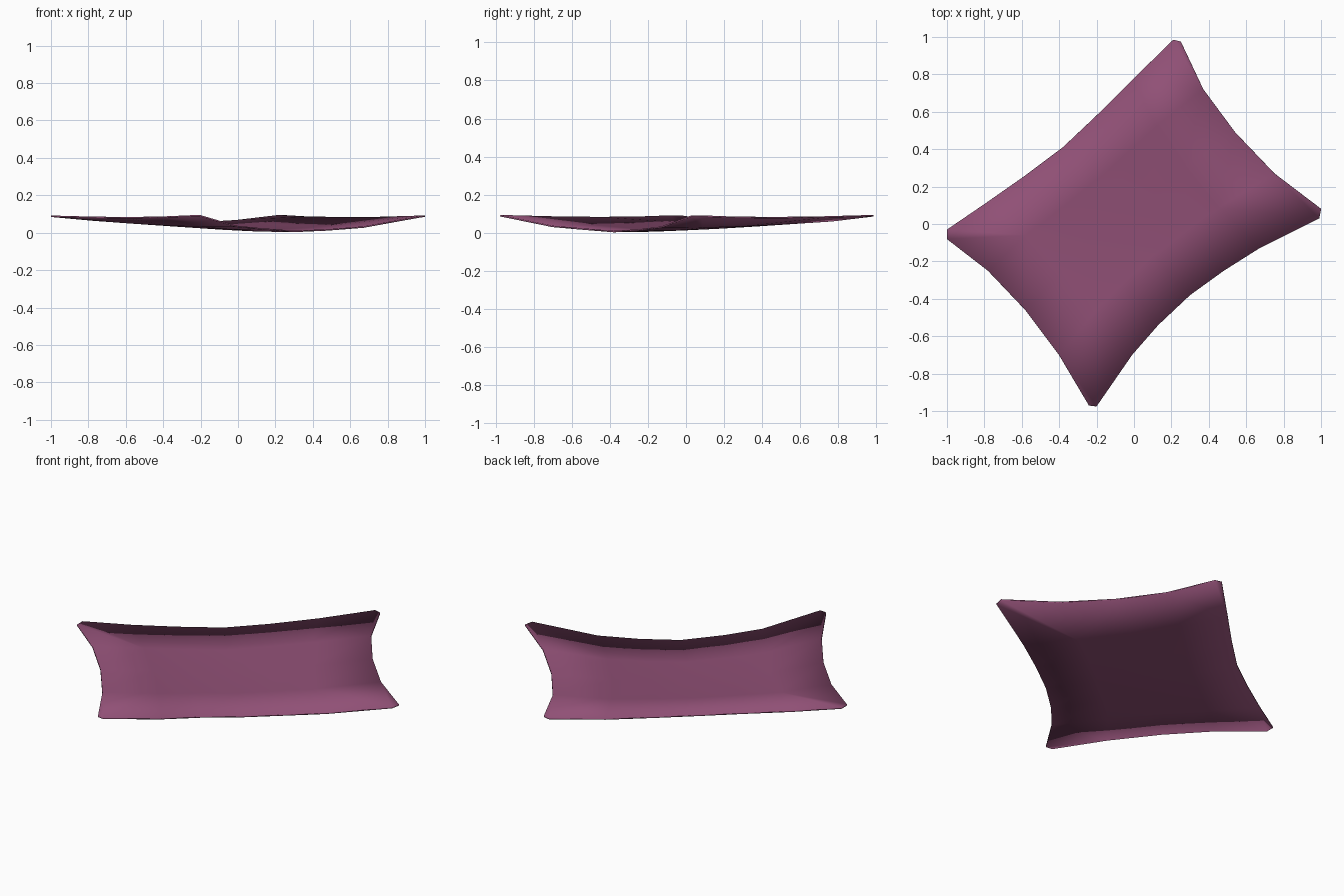
import bpy, bmesh
from mathutils import Vector

if "Cube" in bpy.data.objects:
    bpy.data.objects.remove(bpy.data.objects["Cube"])

# Sheet outline: four edge curves between the corners
W, N = Vector((-1.0, -0.055, 0.092)), Vector((0.23, 0.985, 0.094))
S, E = Vector((-0.22, -0.98, 0.094)), Vector((1.0, 0.055, 0.092))

south = [S, (-0.01, -0.70, 0.038), (0.13, -0.54, 0.024), (0.30, -0.38, 0.011),
         (0.48, -0.25, 0.019), (0.67, -0.13, 0.034), E]      # front right, sagging
north = [W, (-0.78, 0.12, 0.072), (-0.58, 0.26, 0.061), (-0.38, 0.41, 0.052),
         (-0.20, 0.58, 0.057), (-0.01, 0.77, 0.068), N]      # back left, sagging
west = [S, (-0.40, -0.70, 0.087), (-0.58, -0.46, 0.084), (-0.78, -0.25, 0.086), W]
east = [E, (0.75, 0.27, 0.085), (0.54, 0.49, 0.084), (0.37, 0.72, 0.087), N]
south, north, west, east = ([Vector(p) for p in c] for c in (south, north, west, east))
NI, NJ = 6, 4


def surface_point(i, j):
    """Blend the four edges into one smooth surface."""
    u, v = i / NI, j / NJ
    p = south[i].lerp(north[i], v) + west[j].lerp(east[j], u)
    return p - S.lerp(E, u).lerp(W.lerp(N, u), v)


bm = bmesh.new()
grid = {(i, j): bm.verts.new(surface_point(i, j))
        for i in range(NI + 1) for j in range(NJ + 1)}

# Each corner is nipped off into two points
nips = {(0, 0): ((-0.20, -0.975), (-0.24, -0.97)), (NI, 0): ((0.99, 0.03), (1.0, 0.08)),
        (0, NJ): ((-1.0, -0.03), (-1.0, -0.08)), (NI, NJ): ((0.21, 0.985), (0.25, 0.975))}
pairs = {}
for key, (along_u, along_v) in nips.items():
    z = grid[key].co.z
    grid[key].co = (*along_u, z)
    pairs[key] = (grid[key], bm.verts.new((*along_v, z)))

for i in range(NI):
    for j in range(NJ):
        loop = []
        for k, key in enumerate([(i, j), (i + 1, j), (i + 1, j + 1), (i, j + 1)]):
            if key in pairs:
                a, b = pairs[key]
                loop += [b, a] if k in (0, 2) else [a, b]
            else:
                loop.append(grid[key])
        bm.faces.new(loop)
bm.normal_update()
for f in bm.faces:
    if f.normal.z < 0:
        f.normal_flip()

mesh = bpy.data.meshes.new("cloth_sheet")
bm.to_mesh(mesh)
bm.free()
sheet = bpy.data.objects.new("cloth_sheet", mesh)
bpy.context.collection.objects.link(sheet)

# Thin cloth thickness, hanging below the top surface
solid = sheet.modifiers.new("thickness", "SOLIDIFY")
solid.thickness = 0.008
solid.offset = -1

# Plum cloth
mat = bpy.data.materials.new("plum_cloth")
mat.diffuse_color = (0.28, 0.08, 0.18, 1)
mat.use_nodes = True
mat.node_tree.nodes["Principled BSDF"].inputs["Base Color"].default_value = mat.diffuse_color
mesh.materials.append(mat)

bpy.context.view_layer.objects.active = sheet
sheet.select_set(True)
bpy.ops.object.shade_smooth_by_angle()
